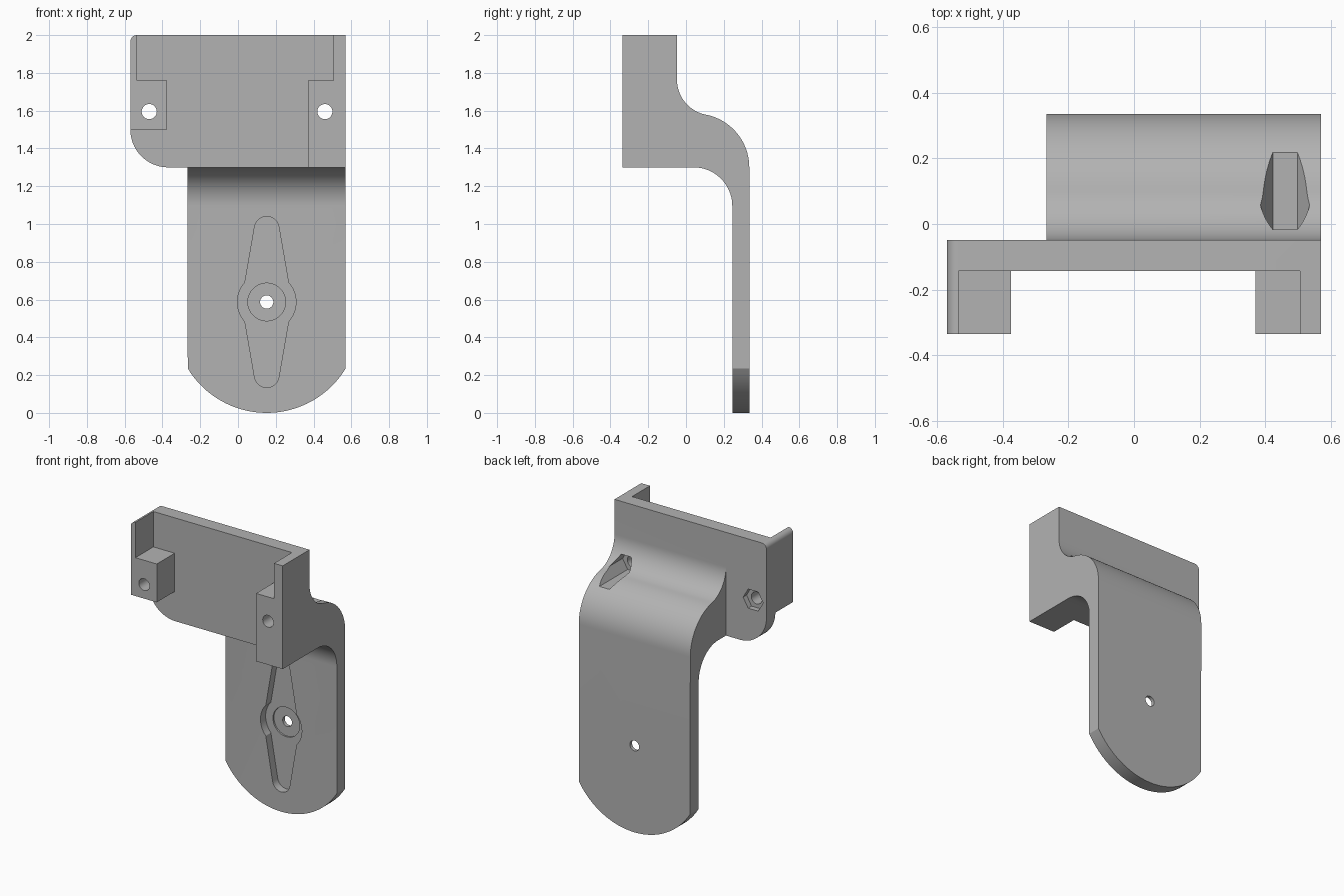
import bpy, bmesh
from math import radians, sin, cos, sqrt, atan2, degrees

if "Cube" in bpy.data.objects:
    bpy.data.objects.remove(bpy.data.objects["Cube"])

grey = bpy.data.materials.new("plain grey")
grey.use_nodes = True
grey.diffuse_color = (0.45, 0.45, 0.45, 1)
grey.node_tree.nodes["Principled BSDF"].inputs["Base Color"].default_value = (0.45, 0.45, 0.45, 1)


def arc(cx, cy, r, start, end, n=20):
    angles = [radians(start + (end - start) * i / n) for i in range(n + 1)]
    return [(cx + r * cos(a), cy + r * sin(a)) for a in angles]


def circle(cx, cy, r, n=40):
    return arc(cx, cy, r, 0, 360, n)[:-1]


def rect(x0, z0, x1, z1):
    return [(x0, z0), (x1, z0), (x1, z1), (x0, z1)]


def prism(name, outline, axis, lo, hi):
    """Extrude an outline, (x, z) along y or (y, z) along x."""
    bm = bmesh.new()
    place = (lambda a, b, d: (a, d, b)) if axis == "y" else (lambda a, b, d: (d, a, b))
    rings = [[bm.verts.new(place(a, b, d)) for a, b in outline] for d in (lo, hi)]
    bm.faces.new(rings[0])
    bm.faces.new(rings[1])
    n = len(outline)
    for i in range(n):
        j = (i + 1) % n
        bm.faces.new((rings[0][i], rings[0][j], rings[1][j], rings[1][i]))
    bmesh.ops.recalc_face_normals(bm, faces=bm.faces)
    mesh = bpy.data.meshes.new(name)
    bm.to_mesh(mesh)
    bm.free()
    mesh.materials.append(grey)
    obj = bpy.data.objects.new(name, mesh)
    bpy.context.collection.objects.link(obj)
    return obj


def combine(target, tool, operation):
    mod = target.modifiers.new(operation.lower(), "BOOLEAN")
    mod.operation, mod.solver, mod.object = operation, "EXACT", tool
    bpy.context.view_layer.objects.active = target
    bpy.ops.object.modifier_apply(modifier=mod.name)
    bpy.data.objects.remove(tool)


SIDE, TOP, FRONT, PLATE_FRONT, PLATE_BACK = 0.57, 2.0, -0.335, -0.143, -0.048
ARM_LEFT, ARM_MID, ARM_FRONT, ARM_BACK = -0.267, 0.152, 0.245, 0.335
SHELF, STEP, LOWER = 1.76, 1.5, 1.3

# Back plate with one large and one small rounded corner
plate = [(SIDE, LOWER), (SIDE, TOP)]
plate += arc(-SIDE + 0.035, TOP - 0.035, 0.035, 90, 180, 8)
plate += arc(-SIDE + 0.2, STEP, 0.2, 180, 270)
bracket = prism("mounting_bracket", plate, "y", PLATE_FRONT, PLATE_BACK)

# Side walls stepping out into screw blocks
right_side = [(-SIDE, STEP), (-0.375, STEP), (-0.375, SHELF), (-0.535, SHELF), (-0.535, TOP)]
right_side += arc(-SIDE + 0.035, TOP - 0.035, 0.035, 90, 180, 8)[1:]
left_side = [(SIDE, LOWER), (SIDE, TOP), (0.505, TOP), (0.505, SHELF), (0.37, SHELF), (0.37, LOWER)]
for name, outline in (("right_wall", right_side), ("left_wall", left_side)):
    combine(bracket, prism(name, outline, "y", FRONT, PLATE_FRONT + 0.03), "UNION")

# Curved arm sweeping back and down from the plate
bend_y, bend_r = 0.051, 0.284
fillet_y, fillet_z, fillet_r = 0.142, 1.765, 0.19
meet = degrees(atan2(fillet_z - LOWER, fillet_y - bend_y))
profile = [(-0.1, LOWER)] + arc(0.04, LOWER - 0.205, 0.205, 90, 0)
profile += [(ARM_FRONT, -0.1), (ARM_BACK, -0.1)]
profile += arc(bend_y, LOWER, bend_r, 0, meet)
profile += arc(fillet_y, fillet_z, fillet_r, 180 + meet, 180)[1:]
profile += [(-0.1, fillet_z)]
arm = prism("arm", profile, "x", ARM_LEFT, SIDE)

# Rounded lower end of the arm
end_r, half = 0.489, SIDE - ARM_MID
spread = degrees(atan2(half, sqrt(end_r ** 2 - half ** 2)))
end = [(SIDE, 2.2), (ARM_LEFT, 2.2)]
end += arc(ARM_MID, end_r, end_r, 270 - spread, 270 + spread, 32)
combine(arm, prism("arm_outline", end, "y", -0.5, 0.5), "INTERSECT")
combine(bracket, arm, "UNION")

# Screw holes with hexagonal nut pockets behind
for x in (-0.47, 0.46):
    combine(bracket, prism("nut_pocket", circle(x, 1.595, 0.075, 6), "y", -0.085, 0.6), "DIFFERENCE")
    combine(bracket, prism("screw_hole", circle(x, 1.595, 0.04), "y", -0.5, -0.06), "DIFFERENCE")

# Wing shaped recess, washer seat and bolt hole in the arm
MID_Z = 0.587
wing = arc(0, 0, 0.155, -42, 42) + arc(0, 0.388, 0.065, 10, 170)
wing += arc(0, 0, 0.155, 138, 222) + arc(0, -0.388, 0.065, 190, 350)
wing = [(x + ARM_MID, z + MID_Z) for x, z in wing]
for name, outline, depth in (("wing_recess", wing, 0.055),
                             ("washer_seat", circle(ARM_MID, MID_Z, 0.1), 0.066),
                             ("bolt_hole", circle(ARM_MID, MID_Z, 0.035), 0.3)):
    combine(bracket, prism(name, outline, "y", 0.1, ARM_FRONT + depth), "DIFFERENCE")

# Smooth the curves, keep edges crisp
bpy.ops.object.select_all(action="DESELECT")
bracket.select_set(True)
bpy.context.view_layer.objects.active = bracket
bpy.ops.object.shade_smooth_by_angle(angle=radians(25))
